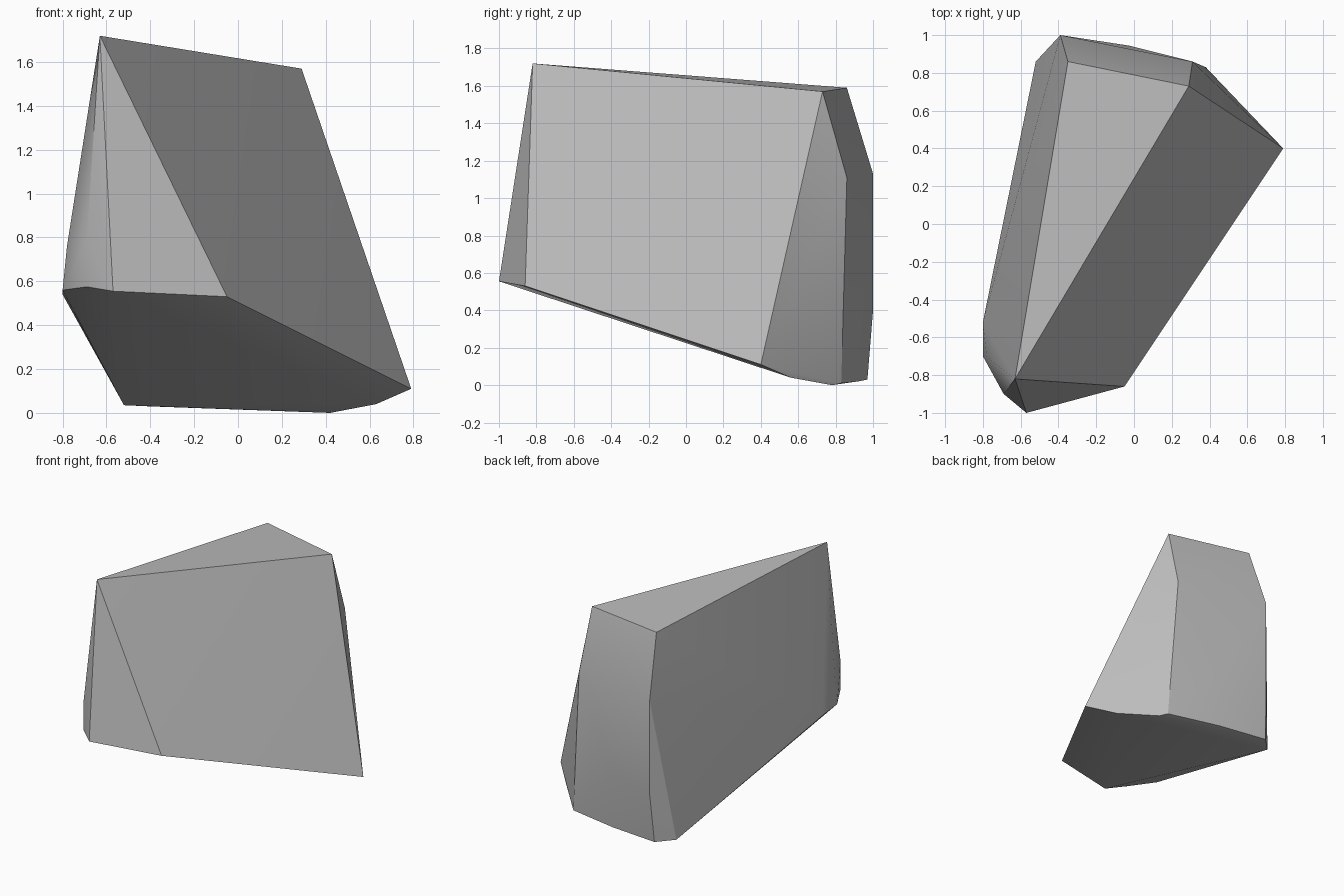
import bpy, bmesh, math

if "Cube" in bpy.data.objects:
    bpy.data.objects.remove(bpy.data.objects["Cube"], do_unlink=True)

# Stone colour
stone = bpy.data.materials.new("stone grey")
stone.use_nodes = True
GREY = (0.5, 0.5, 0.5, 1)
stone.diffuse_color = GREY
stone.node_tree.nodes["Principled BSDF"].inputs["Base Color"].default_value = GREY

# Corners of the boulder, grouped by region
top = [(-0.63, -0.82, 1.72), (0.29, 0.73, 1.57), (-0.35, 0.86, 1.59)]
front = [(-0.05, -0.86, 0.53), (-0.57, -1.0, 0.555), (-0.69, -0.90, 0.575),
         (-0.69, -0.90, 0.78)]
left = [(-0.80, -0.70, 0.56), (-0.80, -0.52, 0.54), (-0.78, -0.70, 0.76),
        (-0.52, 0.86, 0.035)]
back = [(0.31, 0.86, 1.11), (-0.39, 1.0, 1.13), (-0.39, 1.0, 0.4),
        (-0.41, 0.97, 0.03), (-0.03, 0.945, 0.45), (-0.02, 0.92, 0.02)]
right = [(0.79, 0.40, 0.11), (0.63, 0.56, 0.04), (0.42, 0.78, 0.0),
         (0.38, 0.83, 0.01)]

# Wrap the corners in a convex skin and merge the flat facets
bm = bmesh.new()
for co in top + front + left + back + right:
    bm.verts.new(co)
result = bmesh.ops.convex_hull(bm, input=bm.verts)
loose = [v for v in bm.verts if not v.link_faces]
bmesh.ops.delete(bm, geom=loose, context='VERTS')
bmesh.ops.dissolve_limit(bm, angle_limit=math.radians(1),
                         verts=bm.verts, edges=bm.edges)
bmesh.ops.recalc_face_normals(bm, faces=bm.faces)

mesh = bpy.data.meshes.new("boulder")
bm.to_mesh(mesh)
bm.free()
mesh.materials.append(stone)
boulder = bpy.data.objects.new("boulder", mesh)
bpy.context.collection.objects.link(boulder)

# Soften the shallow creases, keep the main edges crisp
bpy.ops.object.select_all(action='DESELECT')
boulder.select_set(True)
bpy.context.view_layer.objects.active = boulder
bpy.ops.object.shade_smooth_by_angle(angle=math.radians(30))
